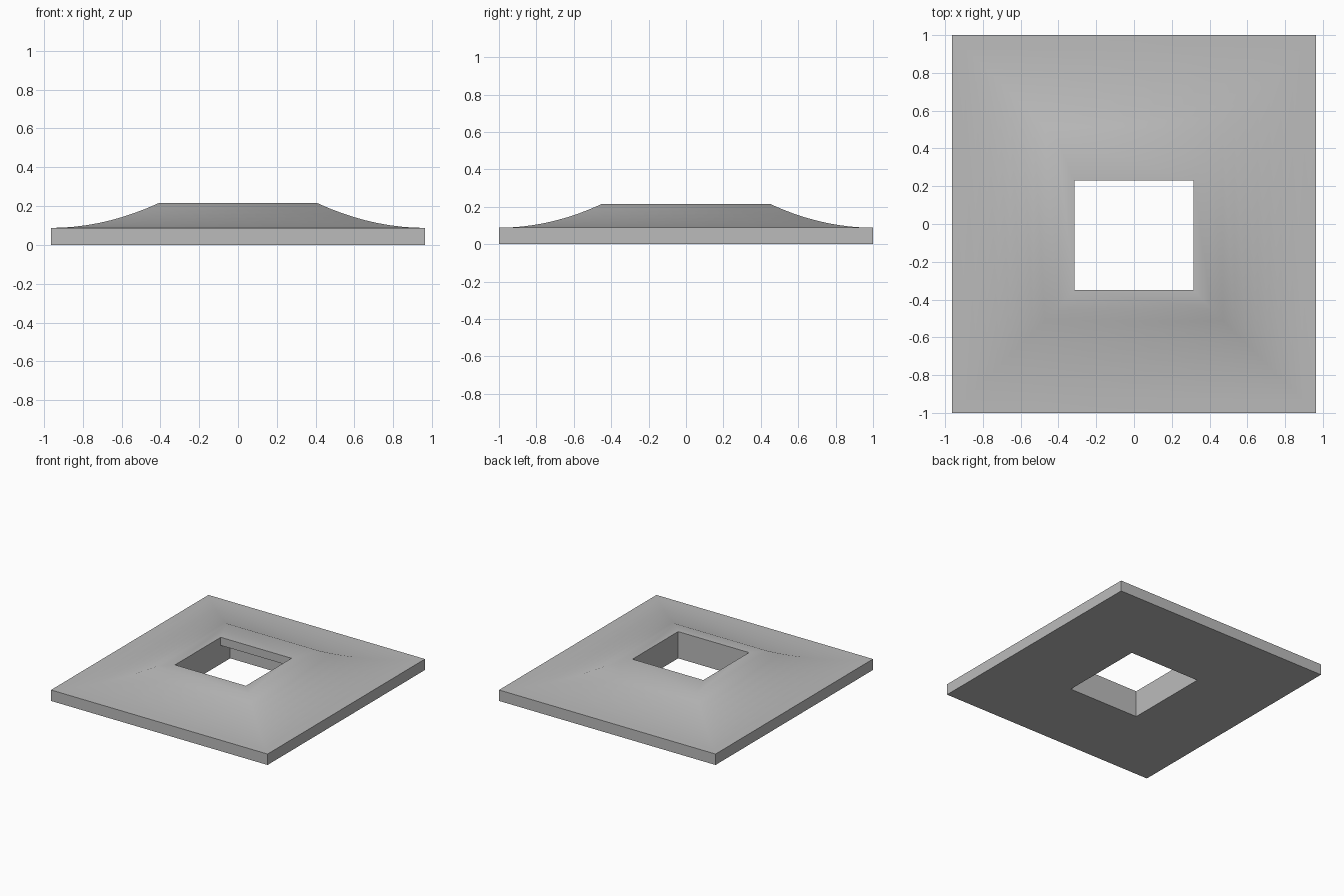
import bpy, bmesh, math

default = bpy.data.objects.get("Cube")
if default:
    bpy.data.objects.remove(default, do_unlink=True)

OUTER = (0.963, 1.0)       # half sizes of the slab
INNER = (0.41, 0.45)       # half sizes of the raised flat
SLAB_Z, TOP_Z = 0.088, 0.215
STEPS = 9

grey = bpy.data.materials.new("plain_grey")
grey.use_nodes = True
colour = (0.5, 0.5, 0.5, 1)
grey.diffuse_color = colour
grey.node_tree.nodes["Principled BSDF"].inputs["Base Color"].default_value = colour


def rectangle(bm, hx, hy, z):
    return [bm.verts.new((sx * hx, sy * hy, z))
            for sx, sy in ((-1, -1), (1, -1), (1, 1), (-1, 1))]


def skin(bm, loops):
    """Close a stack of matching loops into a solid."""
    bm.faces.new(list(reversed(loops[0])))
    for low, high in zip(loops, loops[1:]):
        n = len(low)
        for i in range(n):
            j = (i + 1) % n
            bm.faces.new((low[i], low[j], high[j], high[i]))
    bm.faces.new(loops[-1])
    bmesh.ops.recalc_face_normals(bm, faces=bm.faces)


def make_object(name, bm):
    mesh = bpy.data.meshes.new(name)
    bm.to_mesh(mesh)
    bm.free()
    mesh.materials.append(grey)
    obj = bpy.data.objects.new(name, mesh)
    bpy.context.collection.objects.link(obj)
    return obj


# Slab with a concave flare rising to the flat collar
bm = bmesh.new()
loops = [rectangle(bm, *OUTER, 0)]
for k in range(STEPS + 1):
    t = k / STEPS
    hx, hy = (o + (i - o) * t for o, i in zip(OUTER, INNER))
    loops.append(rectangle(bm, hx, hy, SLAB_Z + (TOP_Z - SLAB_Z) * t * t))
skin(bm, loops)
plate = make_object("flared_base_plate", bm)

# Square opening, wider underneath so a lip overhangs at the back
bm = bmesh.new()
profile = [(-0.35, -0.1), (0.35, -0.1), (0.35, 0.15),
           (0.23, 0.15), (0.23, 0.3), (-0.35, 0.3)]
skin(bm, [[bm.verts.new((x, y, z)) for y, z in profile] for x in (-0.315, 0.315)])
cutter = make_object("opening_cutter", bm)
cutter.hide_render = True

cut = plate.modifiers.new("opening", "BOOLEAN")
cut.operation = "DIFFERENCE"
cut.solver = "EXACT"
cut.object = cutter

for o in bpy.context.selected_objects:
    o.select_set(False)
bpy.context.view_layer.objects.active = plate
plate.select_set(True)
bpy.ops.object.modifier_apply(modifier=cut.name)
bpy.data.objects.remove(cutter, do_unlink=True)
bpy.ops.object.shade_smooth_by_angle(angle=math.radians(30))
